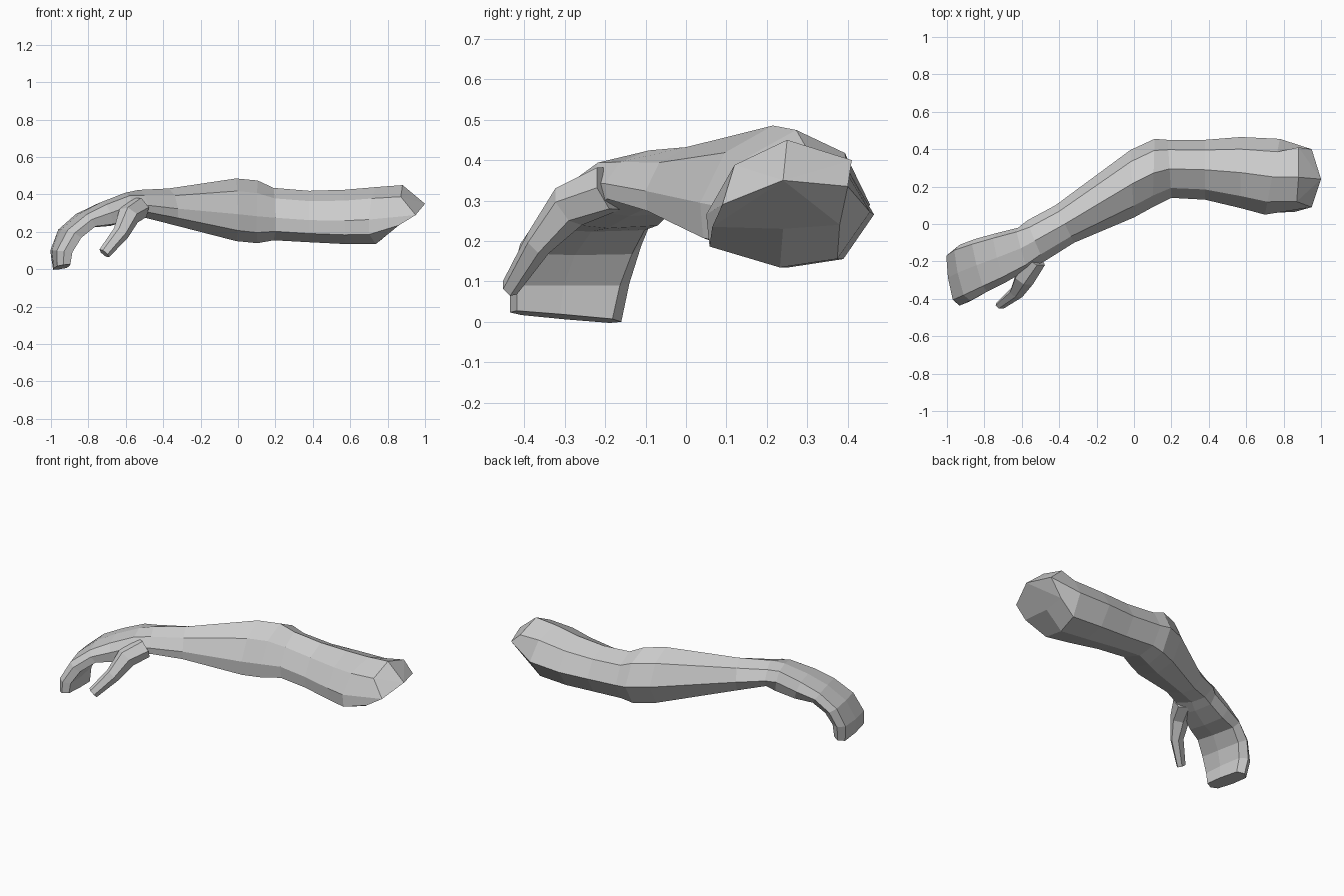
import bpy, bmesh, math
from mathutils import Vector

if "Cube" in bpy.data.objects:
    bpy.data.objects.remove(bpy.data.objects["Cube"])

grey = bpy.data.materials.new("light_grey")
grey.diffuse_color = (0.6, 0.6, 0.6, 1)
grey.use_nodes = True
grey.node_tree.nodes["Principled BSDF"].inputs["Base Color"].default_value = grey.diffuse_color

# Cross-sections: (front to back, bottom to top), starting at the top ridge
ARM = [(.5, 1), (.17, .8), (0, .43), (.02, .17), (.45, 0), (.8, .07), (1, .45), (.83, .83)]
HAND = [(.5, 1), (.1, .9), (0, .55), (.06, .08), (.45, 0), (.92, .05), (1, .5), (.9, .93)]


def ring(section, fx, fy, bx, by, z, thick, angle=0, tilt=0):
    """Place a section between a front and a back point, leaning towards -x."""
    a = math.radians(angle)
    up = Vector((-math.sin(a), 0, math.cos(a))) * thick
    f, b = Vector((fx, fy, z + tilt)), Vector((bx, by, z - tilt))
    return [f.lerp(b, t) + up * (s - .5) for t, s in section]


def loft(name, rings, start_tip=None, end_tip=None):
    """Skin rings; close each end with a face or a fan to a tip."""
    bm = bmesh.new()
    loops = [[bm.verts.new(p) for p in r] for r in rings]
    n = len(loops[0])
    for a, b in zip(loops, loops[1:]):
        for i in range(n):
            j = (i + 1) % n
            bm.faces.new((a[i], a[j], b[j], b[i]))
    for loop, tip in ((loops[0], start_tip), (loops[-1], end_tip)):
        if tip is None:
            bm.faces.new(loop)
        else:
            v = bm.verts.new(tip)
            for i in range(n):
                bm.faces.new((loop[i], loop[(i + 1) % n], v))
    bmesh.ops.recalc_face_normals(bm, faces=bm.faces)
    mesh = bpy.data.meshes.new(name)
    bm.to_mesh(mesh)
    bm.free()
    mesh.materials.append(grey)
    obj = bpy.data.objects.new(name, mesh)
    bpy.context.collection.objects.link(obj)
    return obj


# Slanted shoulder end
shoulder = [Vector(p) for p in (
    (.88, .25, .45), (.87, .12, .388), (.95, .09, .29), (.86, .065, .235),
    (.85, .24, .23), (.86, .38, .24), (.95, .40, .335), (.88, .41, .40))]

# Upper arm, elbow and forearm
arm = [ring(ARM, *r) for r in (
    (.70, .05, .78, .455, .287, .305),
    (.57, .085, .57, .465, .28, .29),
    (.38, .13, .38, .45, .282, .275),
    (.20, .14, .18, .45, .295, .28),
    (.10, .09, .11, .455, .307, .335),
    (.00, .035, -.02, .395, .318, .335),
    (-.32, -.10, -.42, .10, .337, .19),
    (-.48, -.20, -.57, .02, .352, .145, 5))]

# Back of the hand bending down into the joined fingers
hand = [ring(HAND, *r) for r in (
    (-.56, -.24, -.62, -.02, .335, .15, 12),
    (-.68, -.31, -.74, -.05, .295, .135, 20),
    (-.78, -.36, -.85, -.08, .262, .095, 35),
    (-.87, -.41, -.93, -.11, .19, .10, 60),
    (-.925, -.435, -.965, -.14, .095, .10, 84),
    (-.93, -.435, -.955, -.16, .012, .085, 98, .012))]
loft("arm_and_hand", [shoulder] + arm + hand, start_tip=(1, .24, .35))

# Thumb: a tapering six-sided tube
path = [Vector(p) for p in ((-.53, -.19, .33), (-.585, -.29, .285),
                            (-.625, -.365, .195), (-.715, -.435, .085))]
sizes = [(.065, .06), (.06, .055), (.045, .035), (.033, .022)]
thumb = []
for i, (p, (w, d)) in enumerate(zip(path, sizes)):
    t = (path[min(i + 1, 3)] - path[max(i - 1, 0)]).normalized()
    side = t.cross(Vector((0, 1, 0))).normalized()
    out = side.cross(t)
    thumb.append([p + side * w * math.cos(k * math.pi / 3) + out * d * math.sin(k * math.pi / 3)
                  for k in range(6)])
loft("thumb", thumb)
